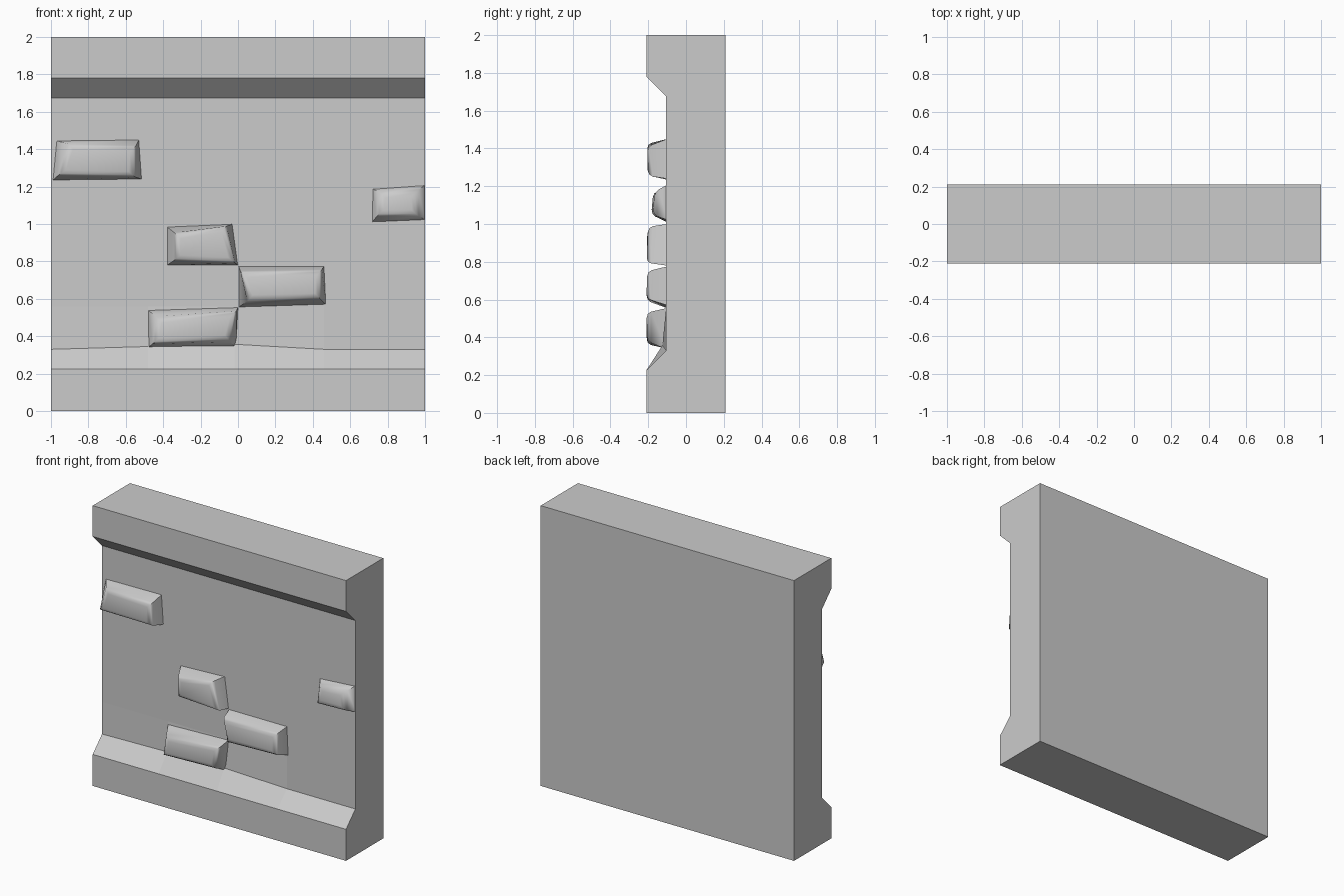
import bpy, bmesh

if "Cube" in bpy.data.objects:
    bpy.data.objects.remove(bpy.data.objects["Cube"])

FACE = -0.105   # recessed wall plane
FRONT = -0.21   # front of the ledges


def finish(bm, name):
    bmesh.ops.recalc_face_normals(bm, faces=bm.faces)
    me = bpy.data.meshes.new(name)
    bm.to_mesh(me)
    bm.free()
    ob = bpy.data.objects.new(name, me)
    bpy.context.collection.objects.link(ob)
    return ob


# Wall panel: one profile carried along x, lower ledge slightly raised mid-way
bm = bmesh.new()
rings = []
for x, y, z in [(-1, FACE, .33), (-.48, -.113, .345), (-.02, -.125, .357),
                (.46, FACE, .33), (1, FACE, .33)]:
    prof = [(.21, 0), (FRONT, 0), (FRONT, .225), (y, z), (FACE, .56),
            (FACE, 1.675), (FRONT, 1.78), (FRONT, 2), (.21, 2)]
    rings.append([bm.verts.new((x, py, pz)) for py, pz in prof])
n = len(rings[0])
for a, b in zip(rings, rings[1:]):
    for i in range(n):
        j = (i + 1) % n
        bm.faces.new((a[i], a[j], b[j], b[i]))
bm.faces.new(rings[0])
bm.faces.new(rings[-1])
finish(bm, "wall_panel")


# Worn stones: base outline on the wall, irregular front face, softened edges
def stone(name, base, top):
    bm = bmesh.new()
    lo = [bm.verts.new((x, FACE + .004, z)) for x, z in base]
    hi = [bm.verts.new((x, y, z)) for x, z, y in top]
    for i in range(4):
        j = (i + 1) % 4
        bm.faces.new((lo[i], lo[j], hi[j], hi[i]))
    cap = bm.faces.new(hi)
    bm.faces.new(lo[::-1])
    bmesh.ops.bevel(bm, geom=list(cap.edges), offset=.025, segments=2,
                    profile=.5, affect='EDGES')
    ob = finish(bm, name)
    bpy.ops.object.select_all(action='DESELECT')
    bpy.context.view_layer.objects.active = ob
    ob.select_set(True)
    bpy.ops.object.shade_smooth_by_angle(angle=1.1)


# Corners run bottom left, bottom right, top right, top left
stone("stone_upper_left",
      [(-.99, 1.235), (-.515, 1.24), (-.53, 1.45), (-.97, 1.445)],
      [(-.955, 1.265, -.205), (-.56, 1.255, -.20), (-.55, 1.41, -.205), (-.90, 1.425, -.205)])
stone("stone_right",
      [(.717, 1.01), (1, 1.022), (1, 1.207), (.72, 1.187)],
      [(.75, 1.05, -.185), (.955, 1.05, -.175), (.95, 1.17, -.165), (.765, 1.165, -.175)])
stone("stone_middle",
      [(-.38, .78), (0, .78), (-.03, 1.0), (-.38, .985)],
      [(-.335, .81, -.20), (-.02, .795, -.21), (-.07, .985, -.20), (-.33, .945, -.21)])
stone("stone_lower_right",
      [(.003, .555), (.47, .57), (.46, .775), (.003, .775)],
      [(.06, .595, -.21), (.435, .605, -.21), (.445, .75, -.205), (.015, .74, -.20)])
stone("stone_bottom",
      [(-.48, .34), (-.01, .335), (0, .555), (-.48, .54)],
      [(-.45, .365, -.21), (-.05, .38, -.205), (-.01, .53, -.21), (-.43, .495, -.20)])
